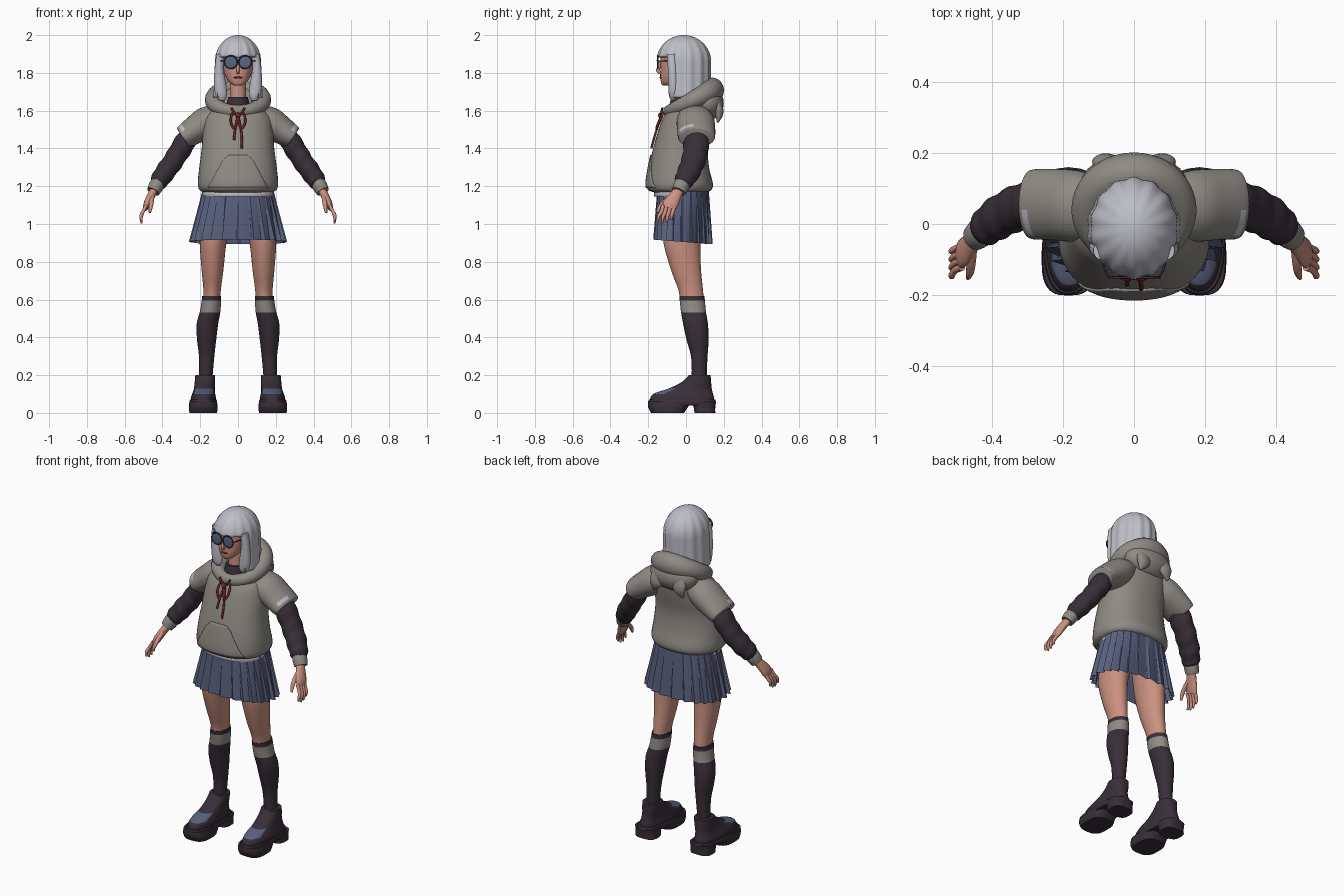
import bpy, bmesh, math
from mathutils import Vector

def mat(name, hexa):
    m = bpy.data.materials.new(name)
    c = [int(hexa[i:i + 2], 16) / 255 for i in (0, 2, 4)]
    m.diffuse_color = [((x + .055) / 1.055) ** 2.4 for x in c] + [1]
    return m

GREY, HAIR = mat("hoodie grey", "8F8B84"), mat("silver white", "BDBDC7")
DARK, BLUE = mat("dark plum", "382F38"), mat("skirt blue", "59617F")
SKIN, RED = mat("skin", "CB9180"), mat("dark red", "762825")
LENS = mat("lens blue", "566785")

def grid(name, fn, nu, nv, mats, closed=True, caps=False, rule=None, mirror=False, solid=0, sharp=50):
    """Surface from fn(u, v); rule(u, v) picks the material slot."""
    bm = bmesh.new()
    cols = nu if closed else nu + 1
    vs = [[bm.verts.new(fn(i / nu, j / nv)) for i in range(cols)] for j in range(nv + 1)]
    for j in range(nv):
        for i in range(nu):
            k = (i + 1) % cols
            f = bm.faces.new((vs[j][i], vs[j][k], vs[j + 1][k], vs[j + 1][i]))
            if rule:
                f.material_index = rule((i + .5) / nu, (j + .5) / nv)
    if caps:
        bm.faces.new(vs[0])
        bm.faces.new(vs[-1])
    bmesh.ops.remove_doubles(bm, verts=bm.verts, dist=1e-5)
    bmesh.ops.recalc_face_normals(bm, faces=bm.faces)
    me = bpy.data.meshes.new(name)
    bm.to_mesh(me)
    bm.free()
    for m in mats if isinstance(mats, list) else [mats]:
        me.materials.append(m)
    me.shade_smooth()
    me.set_sharp_from_angle(angle=math.radians(sharp))
    ob = bpy.data.objects.new(name, me)
    bpy.context.collection.objects.link(ob)
    if solid:
        md = ob.modifiers.new("thickness", 'SOLIDIFY')
        md.thickness, md.offset = solid, -1
    if mirror:
        ob.modifiers.new("mirror", 'MIRROR')
    return ob

def spline(rows, t):
    n = len(rows) - 1
    i = min(int(t * n), n - 1)
    f = t * n - i
    a, b, c, d = (rows[min(max(k, 0), n)] for k in (i - 1, i, i + 1, i + 2))
    return [.5 * (2 * q + (r - p) * f + (2 * p - 5 * q + 4 * r - s) * f * f + (3 * q - p - 3 * r + s) * f ** 3)
            for p, q, r, s in zip(a, b, c, d)]

def sup(a, e):
    s, c = math.sin(a), math.cos(a)
    return math.copysign(abs(s) ** (2 / e), s), math.copysign(abs(c) ** (2 / e), c)

def stack(name, rows, mats, e=2, n=32, nv=None, **kw):
    """Flat rings; each row is (z, front y, back y, centre x, half width)."""
    def fn(u, v):
        z, yf, yb, cx, rx = spline(rows, v)
        s, c = sup(2 * math.pi * u, e)
        return cx + rx * s, (yf + yb) / 2 - (yb - yf) / 2 * c, z
    return grid(name, fn, n, nv or 4 * (len(rows) - 1), mats, caps=True, **kw)

def tube(name, pts, mats, n=20, nv=None, wrinkle=0, **kw):
    """Ring sweep; each point is (x, y, z, radius across, radius in depth)."""
    def fn(u, v):
        x, y, z, ra, rb = spline(pts, v)
        t = Vector(spline(pts, min(v + .01, 1))[:3]) - Vector(spline(pts, max(v - .01, 0))[:3])
        t.normalize()
        U = Vector((0, 1, 0))
        U = (U - t * U.dot(t)).normalized()
        a = 2 * math.pi * u
        k = 1 + wrinkle * math.sin(v * 34 + 1.5 * math.sin(a))
        return Vector((x, y, z)) + (U * math.cos(a) * rb + t.cross(U) * math.sin(a) * ra) * k
    return grid(name, fn, n, nv or 5 * (len(pts) - 1), mats, caps=True, **kw)

def cord(name, pts, r, m, **kw):
    return tube(name, [(*p, r, r) for p in pts], m, n=8, **kw)

def ball(name, c, s, m, **kw):
    def fn(u, v):
        a, p = 2 * math.pi * u, math.pi * v
        return (c[0] + s[0] * math.sin(p) * math.cos(a), c[1] + s[1] * math.sin(p) * math.sin(a),
                c[2] + s[2] * math.cos(p))
    return grid(name, fn, 24, 14, m, **kw)

# Hoodie body and hem
TORSO = [(1.168, -.17, .11, 0, .18), (1.18, -.2, .135, 0, .203), (1.215, -.208, .142, 0, .213),
         (1.3, -.196, .122, 0, .205), (1.4, -.174, .116, 0, .192), (1.5, -.145, .135, 0, .186),
         (1.57, -.118, .145, 0, .172), (1.625, -.075, .13, 0, .12)]
stack("hoodie_body", TORSO, GREY, e=2.3, n=48)
stack("shirt_hem", [(1.145, -.168, .115, 0, .186), (1.16, -.17, .118, 0, .19), (1.18, -.165, .11, 0, .18)], HAIR, e=2.3)

def front(x, z):
    r = min((spline(TORSO, i / 300) for i in range(301)), key=lambda q: abs(q[0] - z))
    return (r[1] + r[2]) / 2 - (r[2] - r[1]) / 2 * (1 - abs(x / r[4]) ** 2.3) ** (1 / 2.3)

def pocket(u, v):
    w = .16 - .095 * v if v < .85 else .079 - (v - .85) * .2
    x, z = (2 * u - 1) * w, 1.19 + .175 * v
    return x, front(x, z) - .007, z
grid("front_pocket", pocket, 24, 14, GREY, closed=False, solid=.008)

# Short sleeves with a pale stripe
tube("short_sleeve", [(.1, .04, 1.58, .06, .085), (.165, .05, 1.54, .082, .1), (.23, .055, 1.497, .074, .1),
     (.288, .055, 1.458, .062, .097), (.282, .055, 1.462, .05, .08)], [GREY, HAIR], n=40, nv=40, mirror=True,
     rule=lambda u, v: int(.28 < u < .42 and .62 < v < .7))

# Hood: thick roll round the neck, draped bag and two ears
def hood(u, v):
    a, b = 2 * math.pi * u, 2 * math.pi * v
    c = math.cos(a)
    r = .048 - .016 * c
    k = 1 + r * math.cos(b) / .12
    return .125 * math.sin(a) * k, .025 - .115 * c * k, 1.652 - .056 * c + r * 1.05 * math.sin(b)
grid("hood_roll", hood, 48, 16, GREY)
ball("hood_bag", (0, .112, 1.64), (.15, .088, .092), GREY)
tube("hood_ear", [(.062, .155, 1.64, .05, .03), (.08, .175, 1.59, .04, .024), (.097, .168, 1.54, .006, .006)],
     GREY, mirror=True)

# Red drawstring bow
def on_chest(pts, off=.01):
    return [(x, front(x, z) - off, z) for x, z in pts]
for s in (-1, 1):
    cord("bow_loop", on_chest([(0, 1.575), (s * .03, 1.585), (s * .038, 1.54), (s * .02, 1.505), (s * .008, 1.53),
         (0, 1.57)], .014), .006, RED)
    cord("bow_tail", on_chest([(0, 1.575), (s * .012, 1.52), (s * .02, 1.46), (s * .02, 1.445 if s < 0 else 1.4)]),
         .006, RED)
    cord("bow_lace", [(s * .035, -.125, 1.615), (s * .02, -.13, 1.59), (0, -.132, 1.575)], .006, RED)
ball("bow_knot", (0, -.135, 1.575), (.013, .013, .015), RED)

# Long sleeves, cuffs and hands
tube("long_sleeve", [(.22, .06, 1.51, .048, .058), (.285, .055, 1.425, .056, .066), (.335, .042, 1.345, .054, .064),
     (.385, .015, 1.275, .053, .06), (.42, -.013, 1.225, .047, .05), (.432, -.022, 1.21, .034, .036)], DARK,
     n=28, nv=40, wrinkle=.04, mirror=True)
tube("sleeve_cuff", [(.415, -.012, 1.232, .036, .04), (.432, -.024, 1.203, .04, .043), (.449, -.038, 1.172, .035, .038)],
     GREY, mirror=True)
tube("palm", [(.44, -.033, 1.185, .022, .026), (.46, -.056, 1.15, .021, .032), (.48, -.08, 1.11, .019, .04),
     (.49, -.092, 1.083, .013, .036)], SKIN, mirror=True)
for i in range(4):
    y, d = -.062 - .02 * i, (.018, .003, 0, .012)[i]
    tube("finger", [(.484, y, 1.1, .01, .0105), (.503, y - .008, 1.065, .0095, .01),
         (.513, y - .014 - .003 * i, 1.035 + d / 2, .009, .009), (.51, y - .016 - .004 * i, 1.003 + d, .005, .005)],
         SKIN, n=10, mirror=True)
tube("thumb", [(.455, -.07, 1.15, .014, .014), (.458, -.11, 1.12, .013, .013), (.462, -.138, 1.09, .011, .011),
     (.467, -.152, 1.06, .006, .006)], SKIN, n=10, mirror=True)

# Head, neck, face
stack("head", [(1.732, -.122, -.085, 0, .016), (1.745, -.131, -.045, 0, .04), (1.775, -.136, .02, 0, .063),
      (1.81, -.136, .06, 0, .076), (1.86, -.135, .08, 0, .085), (1.92, -.128, .08, 0, .085),
      (1.97, -.085, .05, 0, .055)], SKIN, e=2.2)
stack("neck", [(1.6, -.07, .04, 0, .05), (1.66, -.062, .035, 0, .044), (1.76, -.06, .035, 0, .043)], SKIN)
stack("shirt_collar", [(1.56, -.1, .06, 0, .08), (1.63, -.088, .05, 0, .062), (1.672, -.076, .045, 0, .052)], DARK)
cord("nose", [(0, -.134, 1.86), (0, -.142, 1.835), (0, -.149, 1.812), (0, -.136, 1.8)], .009, SKIN)
ball("lips", (0, -.133, 1.775), (.024, .007, .006), RED)
ball("ear", (.085, -.02, 1.84), (.012, .022, .03), SKIN, mirror=True)

# Round glasses
ball("lens", (.038, -.15, 1.857), (.033, .004, .033), LENS, mirror=True)
cord("lens_rim", [(.038 + .034 * math.cos(k * math.pi / 6), -.15, 1.857 + .034 * math.sin(k * math.pi / 6))
     for k in range(13)], .0035, DARK, mirror=True)
cord("glasses_bridge", [(-.007, -.151, 1.862), (0, -.153, 1.866), (.007, -.151, 1.862)], .003, DARK)
cord("glasses_arm", [(.071, -.15, 1.862), (.088, -.11, 1.864), (.095, -.04, 1.862)], .003, DARK, mirror=True)

# Hair: ridged bob with a straight fringe, and two front locks
def hair(u, v):
    a = 2 * math.pi * u
    fringe = math.cos(a) > .56
    phi = min(v * 2, 1) * math.radians(80 if fringe else 90)
    d = 0 if fringe else max(v - .5, 0) * 2
    r = math.sin(phi) * (1 + .022 * math.sin(phi) * math.cos(14 * a))
    return ((.122 + .008 * d) * r * math.sin(a), -.012 - .142 * r * math.cos(a), 1.86 + .14 * math.cos(phi) - .19 * d)
grid("hair_bob", hair, 112, 28, HAIR, solid=.018)
stack("front_lock", [(1.9, -.1, -.05, .092, .022), (1.82, -.096, -.045, .1, .024), (1.73, -.094, -.04, .094, .033),
      (1.68, -.09, -.045, .088, .03), (1.655, -.08, -.06, .085, .015)], HAIR, n=20, mirror=True)

# Pleated skirt
def skirt(u, v):
    s, c = sup(2 * math.pi * u, 2.4)
    k = 1 + (.03 + .07 * v) * (abs(((u * 24) % 1) - .8) / .8 - .5)
    return ((.186 + .062 * v) * s * k, -.016 - (.135 + .015 * v) * c * k,
            1.175 - (.27 - .012 * c) * v)
grid("pleated_skirt", skirt, 240, 10, BLUE, sharp=30)

# Legs and socks
stack("leg", [(1.14, -.11, .09, .1, .085), (.96, -.12, .084, .125, .076), (.88, -.115, .076, .133, .069),
      (.75, -.077, .08, .135, .057), (.65, -.04, .09, .137, .046), (.58, -.03, .095, .14, .044)], SKIN, mirror=True)
stack("sock", [(.62, -.036, .098, .139, .05), (.54, -.027, .105, .147, .054), (.47, -.015, .116, .162, .057),
      (.39, .002, .12, .166, .051), (.3, .026, .114, .166, .041), (.2, .03, .11, .17, .036), (.12, .02, .11, .175, .04)],
      [DARK, GREY], nv=48, mirror=True, rule=lambda u, v: int(.07 < v < .185))

# Shoes: upper with blue instep panel, platform sole and block heel
stack("shoe_upper", [(.05, -.19, .15, .183, .066), (.08, -.188, .148, .183, .066), (.105, -.165, .142, .181, .06),
      (.13, -.09, .136, .178, .055), (.165, -.02, .133, .175, .054), (.2, .015, .13, .174, .052)],
      [DARK, BLUE], e=2.3, n=40, nv=30, mirror=True,
      rule=lambda u, v: int((u < .14 or u > .86) and .38 < v < .6))
stack("shoe_welt", [(.04, -.195, .155, .184, .07), (.055, -.2, .16, .184, .074), (.07, -.195, .155, .184, .07)],
      DARK, e=2.5, mirror=True)
stack("shoe_front_sole", [(0, -.185, -.01, .184, .073), (.03, -.2, .01, .184, .076), (.06, -.2, .03, .184, .073)],
      DARK, e=3, mirror=True)
stack("shoe_heel", [(0, .045, .155, .184, .066), (.03, .04, .155, .184, .066), (.06, .03, .158, .184, .07)],
      DARK, e=3, mirror=True)
